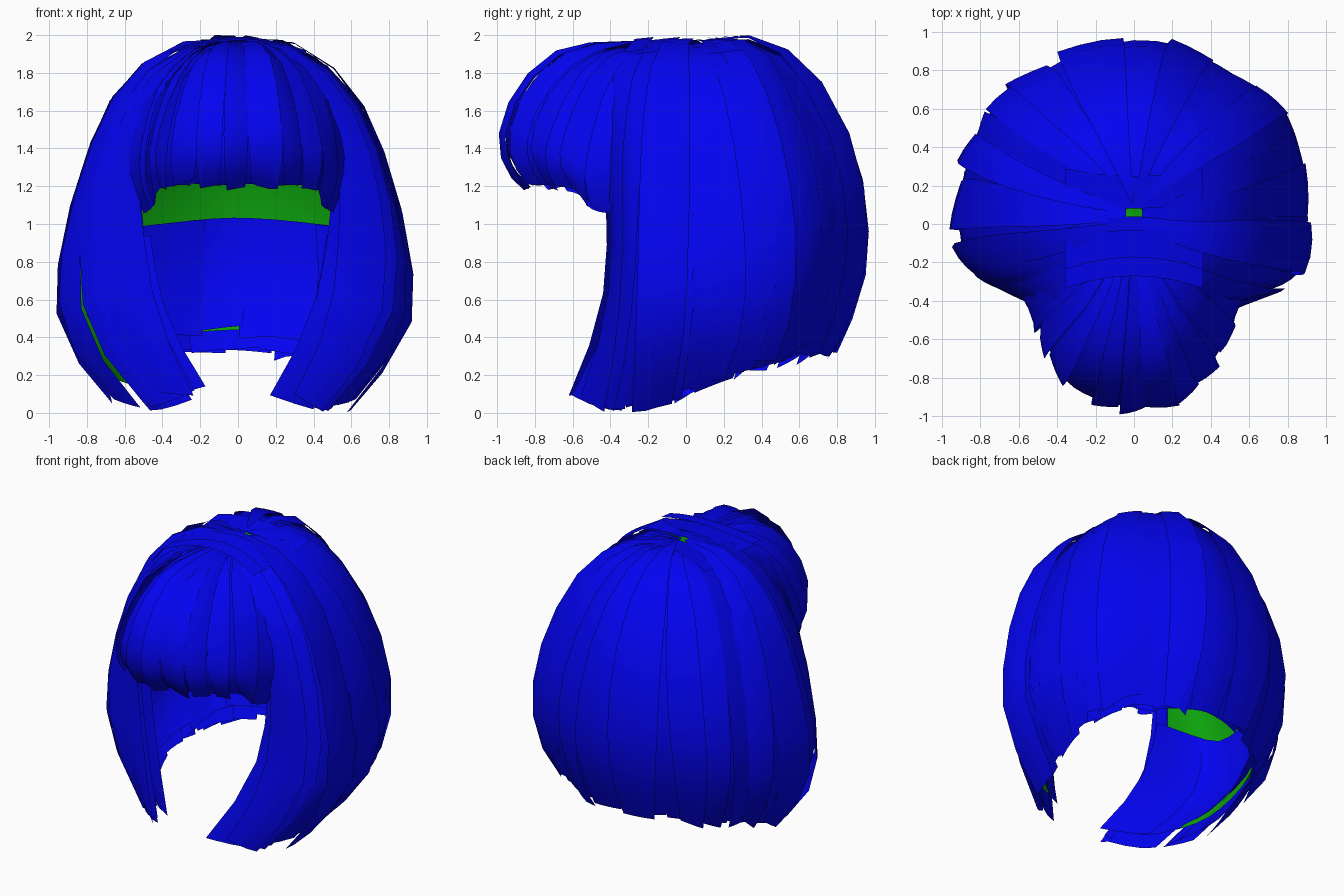
import bpy, bmesh, random
from mathutils import Vector

if "Cube" in bpy.data.objects:
    bpy.data.objects.remove(bpy.data.objects["Cube"])
random.seed(11)

def material(name, color):
    m = bpy.data.materials.new(name)
    m.diffuse_color = color
    m.use_nodes = True
    m.node_tree.nodes["Principled BSDF"].inputs["Base Color"].default_value = m.diffuse_color
    return m

BLUE = material("hair_blue", (0.001, 0.001, 0.88, 1))
GREEN = material("lining_green", (0.004, 0.36, 0.004, 1))

# Guide strands (right half): position across the head, then root-to-tip points
SIDES = [
    (0.0, [(0, .08, 1.96), (0, .38, 1.97), (0, .66, 1.80), (0, .88, 1.42), (0, .96, 1.0), (0, .93, .65), (0, .80, .33)]),
    (.25, [(0, .08, 1.96), (.22, .36, 1.95), (.40, .53, 1.74), (.54, .68, 1.35), (.61, .74, .95), (.59, .70, .60), (.50, .60, .28)]),
    (.50, [(0, .06, 1.96), (.33, .17, 1.92), (.59, .27, 1.69), (.76, .35, 1.32), (.85, .39, .90), (.84, .37, .50), (.67, .26, .19)]),
    (.70, [(0, .02, 1.96), (.35, -.02, 1.92), (.62, -.03, 1.67), (.79, -.04, 1.28), (.91, -.05, .80), (.89, -.06, .42), (.62, -.10, .06)]),
    (.86, [(0, -.03, 1.96), (.33, -.20, 1.90), (.58, -.27, 1.62), (.71, -.30, 1.30), (.78, -.30, .85), (.72, -.33, .42), (.44, -.40, .015)]),
    (1.0, [(0, -.08, 1.96), (.30, -.34, 1.86), (.46, -.40, 1.60), (.51, -.41, 1.25), (.48, -.40, .90), (.39, -.45, .50), (.19, -.63, .09)]),
]
FRINGE = [
    (0.0, [(0, -.08, 1.95), (0, -.38, 1.94), (0, -.65, 1.90), (0, -.86, 1.72), (0, -.96, 1.48), (0, -.93, 1.31), (0, -.83, 1.20)]),
    (.38, [(.05, -.08, 1.95), (.11, -.36, 1.94), (.19, -.60, 1.87), (.25, -.79, 1.68), (.29, -.87, 1.45), (.30, -.84, 1.30), (.29, -.77, 1.20)]),
    (.70, [(.08, -.08, 1.95), (.19, -.33, 1.92), (.33, -.50, 1.77), (.42, -.60, 1.55), (.46, -.66, 1.36), (.45, -.64, 1.26), (.43, -.59, 1.17)]),
    (.87, [(.10, -.08, 1.95), (.28, -.28, 1.88), (.44, -.40, 1.68), (.50, -.47, 1.45), (.51, -.50, 1.30), (.50, -.50, 1.19), (.46, -.48, 1.08)]),
    (1.0, [(.12, -.08, 1.95), (.32, -.20, 1.88), (.50, -.31, 1.66), (.58, -.36, 1.42), (.58, -.37, 1.28), (.55, -.37, 1.16), (.52, -.38, 1.06)]),
]

def spline(p0, p1, p2, p3, f):
    return 0.5 * (2 * p1 + (p2 - p0) * f + (2 * p0 - 5 * p1 + 4 * p2 - p3) * f * f
                  + (3 * p1 - p0 - 3 * p2 + p3) * f ** 3)

def along(pts, t):
    n = len(pts) - 1
    i = max(0, min(int(t * n), n - 1))
    g = lambda k: Vector(pts[max(0, min(k, n))])
    return spline(g(i - 1), g(i), g(i + 1), g(i + 2), t * n - i)

def mirrored(guides):
    left = [(-u, [(-x, y, z) for x, y, z in p]) for u, p in guides[:0:-1]]
    return left + guides

def surface(guides, u, t):
    keys = mirrored(guides)
    u = max(-1, min(1, u))
    i = next((k for k in range(len(keys) - 1) if u <= keys[k + 1][0]), len(keys) - 2)
    f = (u - keys[i][0]) / (keys[i + 1][0] - keys[i][0])
    rows = [along(keys[max(0, min(k, len(keys) - 1))][1], t) for k in range(i - 1, i + 3)]
    return spline(*rows, f)

CENTRE = Vector((0, -.1, .9))

def pushed(guides, u, t, depth):
    # Move a surface point out or in along the surface normal
    e = .02
    p = surface(guides, u, t)
    du = surface(guides, min(1, u + e), t) - surface(guides, max(-1, u - e), t)
    dv = surface(guides, u, t + e) - surface(guides, u, t - e)
    n = du.cross(dv)
    if n.length < 1e-7 or t < .05:
        n = Vector((0, 0, 1))
    n.normalize()
    if n.dot(p - CENTRE) < 0:
        n.negate()
    return p + n * depth

def add_sheet(bm, rows):
    vs = [[bm.verts.new(p) for p in r] for r in rows]
    faces = [bm.faces.new((a[i], a[i + 1], b[i + 1], b[i]))
             for a, b in zip(vs, vs[1:]) for i in range(len(a) - 1)]
    out = 0
    for f in faces:
        f.smooth = True
        f.normal_update()
        out += f.normal.dot(f.calc_center_median() - CENTRE)
    if out < 0:
        for f in faces:
            f.normal_flip()

def finish(bm, name, mat):
    me = bpy.data.meshes.new(name)
    bm.to_mesh(me)
    bm.free()
    me.materials.append(mat)
    bpy.context.collection.objects.link(bpy.data.objects.new(name, me))

def strands(name, guides, count, width, depth, t0=.03, t1=1.0, segs=9, taper=.1, wild=1.0):
    bm = bmesh.new()
    for k in range(count):
        w = width * random.uniform(.75, 1.25)
        c = -1 + 2 * (k + .5) / count + random.uniform(-.02, .02)
        c = max(-1 + w * .5, min(1 - w * .5, c))
        d = depth + random.uniform(-.012, .012) * wild
        tilt = random.choice((-1, 1)) * random.uniform(.004, .02) * wild
        sway = random.uniform(-.04, .04) * wild
        end = t1 + random.uniform(-.04, .015) * wild
        slant = random.uniform(-.02, .02) * wild
        rows = []
        for s in range(segs + 1):
            f = s / segs
            half = w * .5 * (1 - taper * f ** 3)
            rows.append([pushed(guides, c + sway * f + half * q, t0 + (end + slant * q - t0) * f,
                                d + tilt * q * min(1, 3 * f)) for q in (-1, -.33, .33, 1)])
        add_sheet(bm, rows)
    finish(bm, name, BLUE)

def shell(name, guides, depth, t1, nu, nt):
    bm = bmesh.new()
    add_sheet(bm, [[pushed(guides, -.95 + 1.9 * i / nu, t1 * j / nt, depth)
                    for i in range(nu + 1)] for j in range(nt + 1)])
    finish(bm, name, GREEN)

# Green lining between the hair layers
shell("lining", SIDES, -.045, .94, 36, 10)
shell("fringe_lining", FRINGE, -.045, .8, 16, 8)

# Long hair: two overlapping outer layers and a lower inner layer
strands("long_hair_under", SIDES, 24, .14, -.016, wild=.6)
strands("long_hair_outer", SIDES, 19, .12, .008, taper=.3, wild=1.3)
strands("long_hair_inner", SIDES, 18, .17, -.075, t0=.65, t1=.96, segs=4, wild=.6)

# Fringe: two layers over the forehead
strands("fringe_under", FRINGE, 12, .26, -.018, wild=.6)
strands("fringe_outer", FRINGE, 11, .2, .01, taper=.3, wild=1.2)

# Crown: loose strands swept over the parting to hide the roots
bm = bmesh.new()
for k in range(7):
    y = .2 - .07 * k
    rows = []
    for s in range(7):
        x = -.36 + .12 * s
        z = 1.985 - .55 * x * x
        bend = y - .5 * x * x * (1 if k > 1 else -.6)
        rows.append([(x, bend + o, z - .008 * (k % 2) + o * .1) for o in (-.05, .05)])
    if k != 2:
        add_sheet(bm, rows)
finish(bm, "crown_strands", BLUE)
